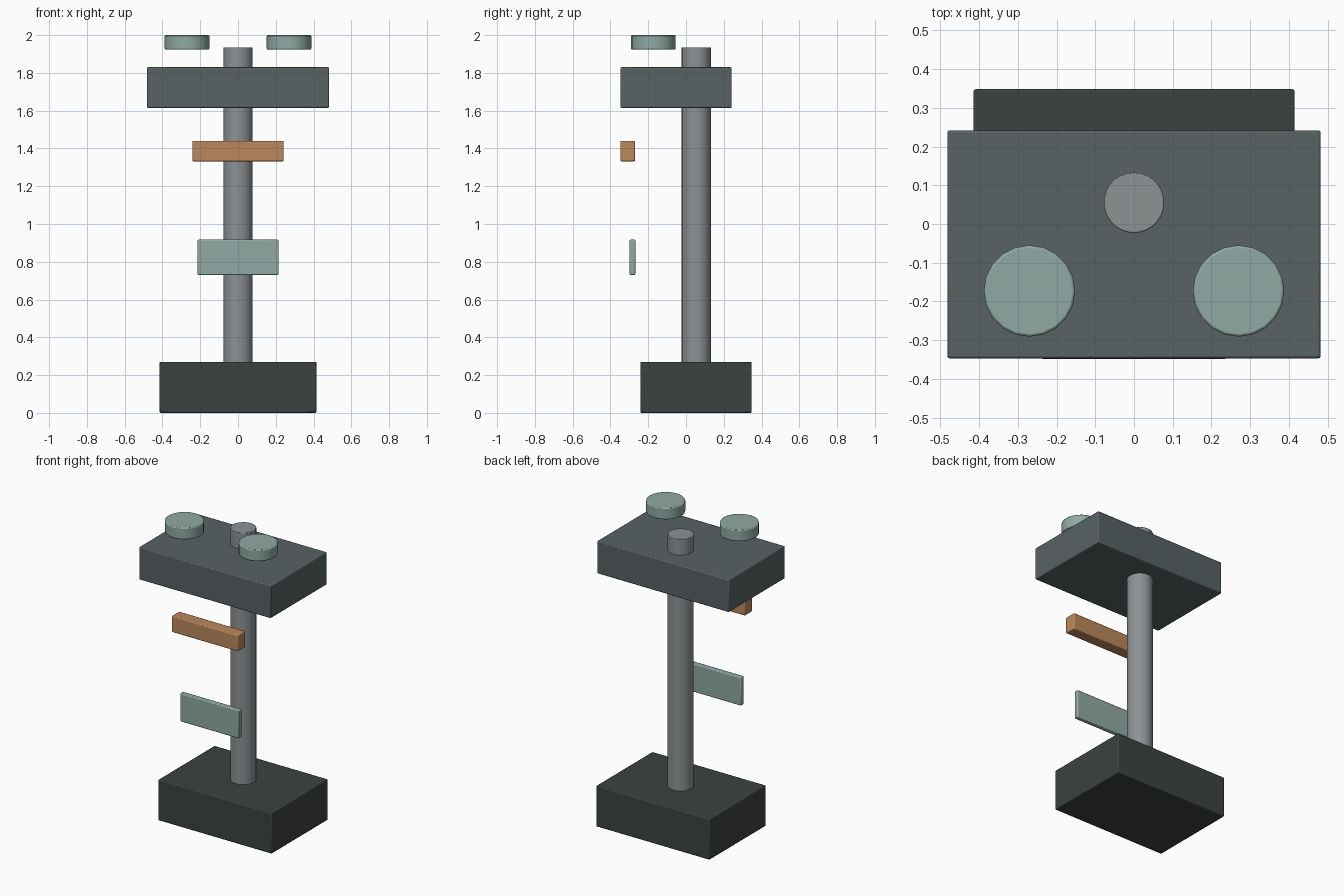
import bpy
import math

if "Cube" in bpy.data.objects:
    bpy.data.objects.remove(bpy.data.objects["Cube"])


def material(name, r, g, b):
    """Flat colour given as sRGB 0-255, stored linear."""
    def lin(c):
        c /= 255
        return c / 12.92 if c <= 0.04045 else ((c + 0.055) / 1.055) ** 2.4
    m = bpy.data.materials.new(name)
    m.diffuse_color = (lin(r), lin(g), lin(b), 1)
    m.use_nodes = True
    m.node_tree.nodes["Principled BSDF"].inputs["Base Color"].default_value = m.diffuse_color
    return m


charcoal = material("charcoal", 60, 66, 65)
slate = material("slate grey", 88, 98, 100)
steel = material("steel grey", 141, 146, 148)
sage = material("pale sage", 144, 169, 164)
copper = material("copper", 188, 137, 92)


def finish(obj, name, mat, bevel):
    obj.name = name
    obj.data.materials.append(mat)
    if bevel:
        mod = obj.modifiers.new("soft edges", 'BEVEL')
        mod.width = bevel
        mod.segments = 2
        mod.limit_method = 'ANGLE'
        mod.angle_limit = math.radians(40)
    bpy.ops.object.shade_smooth_by_angle(angle=math.radians(35))
    return obj


def box(name, lo, hi, mat, bevel=0.006):
    bpy.ops.mesh.primitive_cube_add(
        size=1, location=[(a + b) / 2 for a, b in zip(lo, hi)])
    obj = bpy.context.object
    obj.scale = [b - a for a, b in zip(lo, hi)]
    bpy.ops.object.transform_apply(location=False, rotation=False, scale=True)
    return finish(obj, name, mat, bevel)


def cylinder(name, x, y, z0, z1, radius, sides, mat, bevel=0):
    bpy.ops.mesh.primitive_cylinder_add(
        vertices=sides, radius=radius, depth=z1 - z0,
        location=(x, y, (z0 + z1) / 2))
    return finish(bpy.context.object, name, mat, bevel)


# Base block and upright column
box("base", (-0.415, -0.242, 0), (0.415, 0.348, 0.27), charcoal)
cylinder("column", 0, 0.055, 0.2, 1.935, 0.078, 28, steel, 0.003)

# Head block
box("head", (-0.482, -0.347, 1.615), (0.482, 0.242, 1.83), slate)

# Floating bar and plate in front of the column
box("front_bar", (-0.242, -0.348, 1.332), (0.242, -0.27, 1.44), copper)
box("front_plate", (-0.215, -0.3, 0.73), (0.215, -0.268, 0.917), sage)

# Pair of discs above the head
for side, label in ((-1, "left"), (1, "right")):
    cylinder(label + "_disc", side * 0.27, -0.173, 1.923, 2.0, 0.118, 20,
             sage, 0.006)
